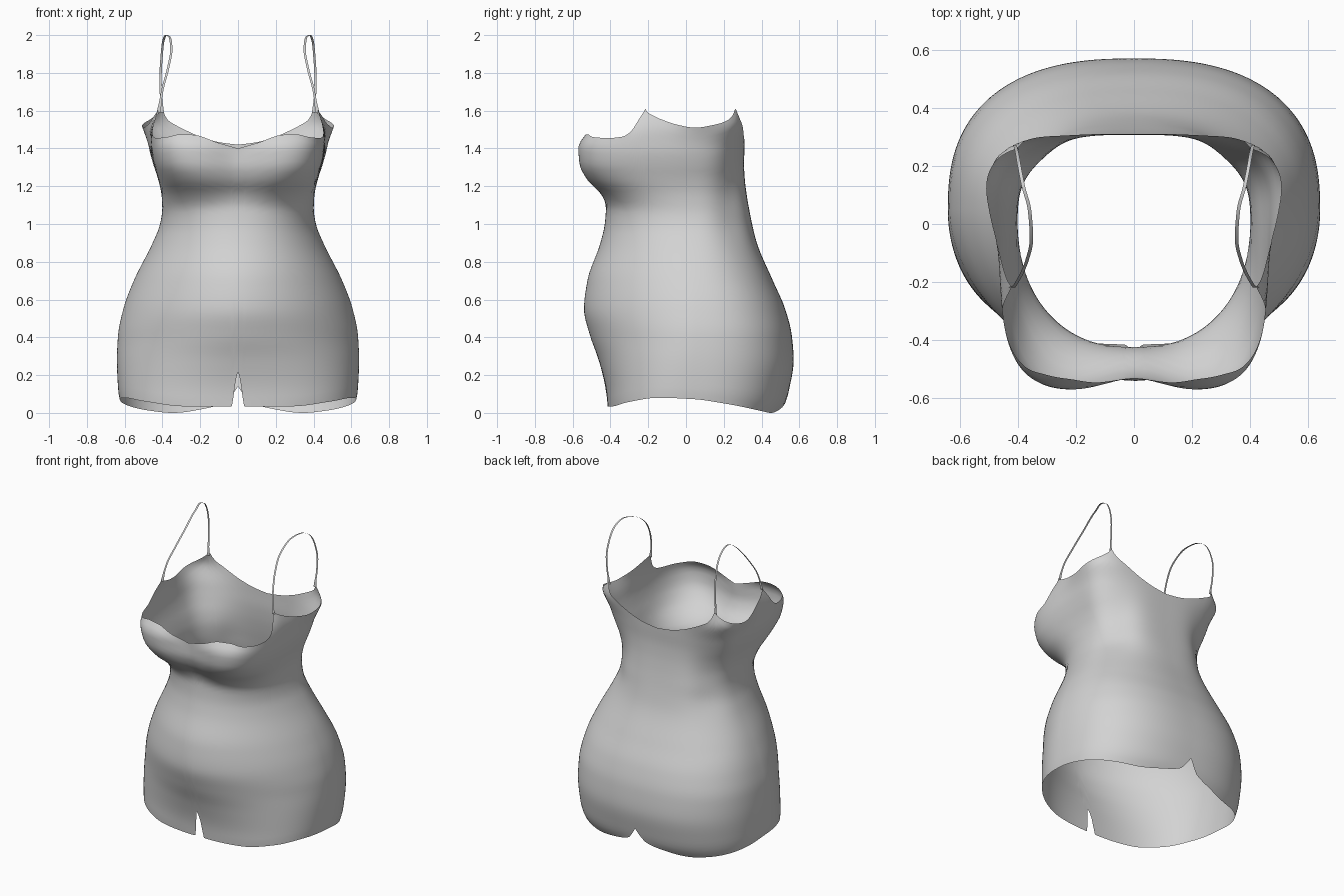
import bpy, math

fabric = bpy.data.materials.new("grey_fabric")
fabric.diffuse_color = (0.65, 0.65, 0.65, 1)


def smooth_curve(xs, ys):
    """Monotone cubic interpolation through the given points."""
    n = len(xs)
    s = [(ys[i + 1] - ys[i]) / (xs[i + 1] - xs[i]) for i in range(n - 1)]
    m = [s[0]] + [0 if a * b <= 0 else 2 * a * b / (a + b)
                  for a, b in zip(s, s[1:])] + [s[-1]]

    def f(x):
        x = min(max(x, xs[0]), xs[-1])
        i = 0
        while i < n - 2 and x > xs[i + 1]:
            i += 1
        h = xs[i + 1] - xs[i]
        t = (x - xs[i]) / h
        return ((1 + 2 * t) * (1 - t) ** 2 * ys[i] + t * (1 - t) ** 2 * h * m[i]
                + t * t * (3 - 2 * t) * ys[i + 1] + t * t * (t - 1) * h * m[i + 1])
    return f


def make_object(name, verts, faces):
    me = bpy.data.meshes.new(name)
    me.from_pydata(verts, [], faces)
    me.materials.append(fabric)
    me.shade_smooth()
    ob = bpy.data.objects.new(name, me)
    bpy.context.collection.objects.link(ob)
    return ob


# Cross-sections: height, half width, front depth, back depth, front and back squareness
SECTIONS = [
    (0.00, .608, .462, .445, 2.5, 2.5),
    (0.05, .622, .466, .475, 2.5, 2.5),
    (0.12, .634, .473, .495, 2.4, 2.5),
    (0.28, .641, .512, .520, 2.1, 2.5),
    (0.41, .635, .558, .510, 1.9, 2.5),
    (0.55, .607, .590, .475, 1.85, 2.45),
    (0.70, .552, .572, .410, 1.88, 2.4),
    (0.90, .453, .503, .325, 2.05, 2.5),
    (1.00, .414, .480, .300, 2.2, 2.6),
    (1.08, .402, .474, .284, 2.4, 2.8),
    (1.15, .405, .505, .272, 2.8, 2.8),
    (1.24, .424, .592, .261, 3.6, 2.8),
    (1.32, .447, .628, .257, 4.2, 2.9),
    (1.40, .461, .633, .260, 4.4, 3.0),
    (1.48, .462, .585, .262, 4.6, 3.5),
    (1.53, .456, .500, .264, 4.6, 3.8),
    (1.60, .440, .392, .262, 4.5, 4.0),
]
cols = list(zip(*SECTIONS))
width, front, back, n_front, n_back = [smooth_curve(cols[0], c) for c in cols[1:]]
bust = smooth_curve([1.08, 1.25, 1.4, 1.6], [0, .06, .08, .08])
# Outward flare of the underarm edge, and hollow at the back of the waist
flare = smooth_curve([1.25, 1.4, 1.48, 1.53, 1.6], [0, .012, .034, .054, .03])
hollow = smooth_curve([.65, .85, 1.0, 1.15, 1.3, 1.42, 1.5], [0, .03, .07, .085, .055, .02, 0])

# Neckline and hem heights by angle: -90 front centre, 0 side, 90 back centre
neckline = smooth_curve(
    [-90, -80, -68, -62, -55, -47, -41, -37, -34.5, -33, -32, -31, -27, -22, -11, 0, 11,
     20, 25, 28, 30, 34, 53, 70, 90],
    [1.40, 1.43, 1.472, 1.475, 1.46, 1.455, 1.462, 1.49, 1.55, 1.59, 1.61, 1.595, 1.575,
     1.555, 1.525, 1.51, 1.525, 1.55, 1.58, 1.61, 1.58, 1.54, 1.46, 1.432, 1.42])
hem = smooth_curve(
    [-90, -88.5, -85.7, -56, -35, -18, 0, 14, 36, 49, 70, 82, 86, 90],
    [.22, .17, .033, .035, .06, .08, .072, .05, .012, 0, .025, .055, .09, .14])


def surface(angle, a, z):
    c, s = math.cos(angle), math.sin(angle)
    depth, n = (front(z), n_front(z)) if s < 0 else (back(z), n_back(z))
    r = ((abs(c) / width(z)) ** n + (abs(s) / depth) ** n) ** (-1 / n)
    r *= 1 - bust(z) * math.exp(-((a + 90) / 14) ** 2)
    r *= 1 - hollow(z) * math.exp(-((a - 29) / 18) ** 2)
    r += flare(z) * math.exp(-((a - 9) / 21) ** 2)
    return (r * c, 0.05 + r * s, z)


# Garment body: open sheet between hem and neckline
COLS, ROWS = 360, 50
verts, faces = [], []
for i in range(COLS):
    deg = -90 + i * 360 / COLS
    a = deg if deg <= 90 else 180 - deg
    lo, hi = hem(a), neckline(a)
    for j in range(ROWS + 1):
        verts.append(surface(math.radians(deg), a, lo + (hi - lo) * j / ROWS))
for i in range(COLS):
    k, l = i * (ROWS + 1), (i + 1) % COLS * (ROWS + 1)
    for j in range(ROWS):
        faces.append((k + j, l + j, l + j + 1, k + j + 1))
make_object("body", verts, faces)

# Shoulder straps: thin flat ribbons arching from front to back
PATH = [(.42, -.218, 1.59), (.412, -.213, 1.64), (.40, -.195, 1.71), (.37, -.13, 1.825),
        (.353, -.05, 1.92), (.36, .05, 1.985), (.38, .125, 2.0), (.395, .20, 1.97),
        (.404, .25, 1.89), (.41, .272, 1.78), (.408, .265, 1.68), (.404, .258, 1.63),
        (.402, .256, 1.59)]
px, py, pz = [smooth_curve(list(range(len(PATH))), c) for c in zip(*PATH)]
STEPS = 72
for side, name in ((1, "right_strap"), (-1, "left_strap")):
    verts = []
    for i in range(STEPS + 1):
        t = i * (len(PATH) - 1) / STEPS
        # ribbon widens where it meets the body
        end = min(i, STEPS - i) / 8
        w = 0.006 + 0.005 * max(0, 1 - end)
        verts += [(side * (px(t) + o), py(t), pz(t)) for o in (-w, w)]
    faces = [(2 * i, 2 * i + 1, 2 * i + 3, 2 * i + 2)[::side] for i in range(STEPS)]
    make_object(name, verts, faces)
